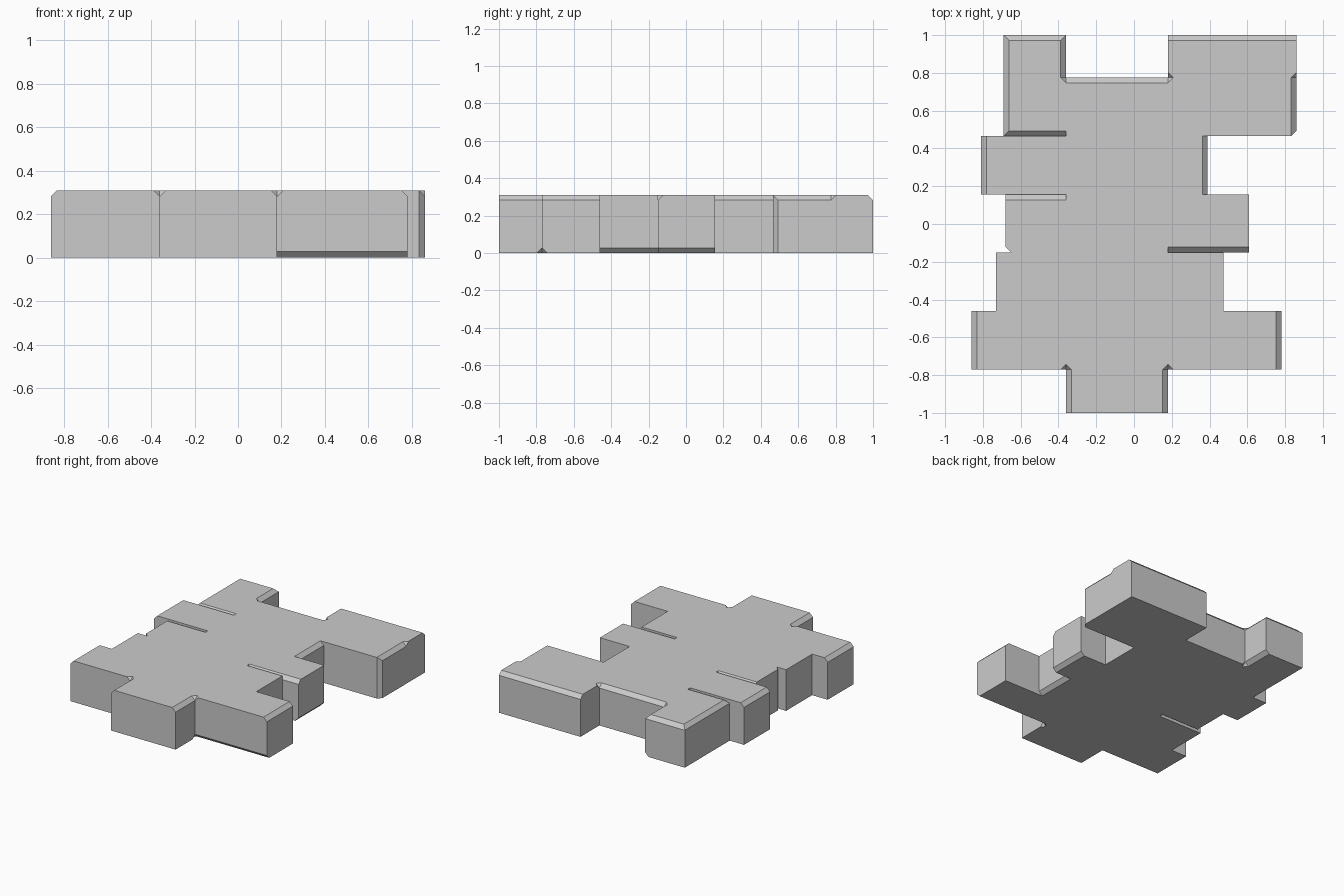
import bpy, bmesh
from mathutils import Vector

if "Cube" in bpy.data.objects:
    bpy.data.objects.remove(bpy.data.objects["Cube"])

H = 0.31      # slab height
D = 0.028     # chamfer size

# Stepped outline, counter-clockwise
right = [(0.18, -1), (0.18, -0.77), (0.78, -0.77), (0.78, -0.46), (0.475, -0.46),
         (0.475, -0.15), (0.61, -0.15), (0.61, 0.155), (0.39, 0.155), (0.39, 0.465),
         (0.86, 0.465), (0.86, 1), (0.18, 1), (0.18, 0.775)]
left = [(-0.36, 0.775), (-0.36, 1), (-0.69, 1), (-0.69, 0.465), (-0.81, 0.465),
        (-0.81, 0.155), (-0.68, 0.155), (-0.68, -0.15), (-0.73, -0.15), (-0.73, -0.46),
        (-0.86, -0.46), (-0.86, -0.77), (-0.36, -0.77), (-0.36, -1)]


def new_object(name, bm):
    bmesh.ops.recalc_face_normals(bm, faces=bm.faces)
    mesh = bpy.data.meshes.new(name)
    bm.to_mesh(mesh)
    bm.free()
    ob = bpy.data.objects.new(name, mesh)
    bpy.context.collection.objects.link(ob)
    return ob


# Slab
bm = bmesh.new()
base = bm.faces.new([bm.verts.new((x, y, 0)) for x, y in right + left])
ext = bmesh.ops.extrude_face_region(bm, geom=[base], use_keep_orig=True)
top = [v for v in ext["geom"] if isinstance(v, bmesh.types.BMVert)]
bmesh.ops.translate(bm, verts=top, vec=(0, 0, H))
slab = new_object("stepped_slab", bm)


def chamfer(a, b, ends=(0.04, 0.04), groove=None):
    """Cut an edge from a to b. An end is an overrun length or 'tip' (pointed).
    groove=(inward axis, outward axis) cuts one side only."""
    a, b = Vector(a), Vector(b)
    d = (b - a).normalized()
    if groove:
        u, v = (Vector(g) * D for g in groove)
        section = [-v, 2 * u + v, v]
    else:
        v = Vector((0, 1, 0)) if abs(d.z) > 0.5 else Vector((0, 0, 1))
        u, v = d.cross(v) * D, v * D
        section = [u, v, -u, -v]
    bm = bmesh.new()
    rings = []
    for p, e, s in ((a, ends[0], -1), (b, ends[1], 1)):
        c = p if e == "tip" else p + d * s * e
        ring = [bm.verts.new(c + q) for q in section]
        rings.append(ring)
        if e == "tip":
            apex = bm.verts.new(p + d * s * D)
            for i in range(len(ring)):
                bm.faces.new((ring[i - 1], ring[i], apex))
        else:
            bm.faces.new(ring)
    r, q = rings
    for i in range(len(r)):
        bm.faces.new((r[i - 1], r[i], q[i], q[i - 1]))
    cutter = new_object("chamfer_cutter", bm)
    cutter.hide_render = True
    mod = slab.modifiers.new("chamfer", 'BOOLEAN')
    mod.operation, mod.solver, mod.object = 'DIFFERENCE', 'EXACT', cutter
    bpy.context.view_layer.objects.active = slab
    bpy.ops.object.modifier_apply(modifier=mod.name)
    bpy.data.objects.remove(cutter)


F, T = 0.04, "tip"
X, Y, Z = Vector((1, 0, 0)), Vector((0, 1, 0)), Vector((0, 0, 1))

# Chamfers on edges running front to back: x, y start, y end, z, ends
for x, y0, y1, z, ends in [
        (-0.36, -1, -0.77, H, (F, T)), (0.18, -1, -0.77, H, (F, T)),
        (-0.86, -0.77, -0.46, H, (F, F)), (0.78, -0.77, -0.46, H, (F, F)),
        (-0.81, 0.155, 0.465, H, (F, F)), (0.39, 0.155, 0.465, H, (0, 0)),
        (-0.69, 0.465, 1, H, (0, F)), (-0.36, 0.775, 1, H, (T, F)),
        (0.86, 0.465, 0.775, H, (F, T)), (-0.36, 0.775, 1, 0, (T, F)),
        (0.475, -0.46, -0.15, 0, (0, 0)), (0.61, -0.15, 0.155, 0, (F, F))]:
    chamfer((x, y0, z), (x, y1, z), ends)

# Chamfers on edges running left to right
for y, x0, x1, z, ends in [
        (1, -0.69, -0.36, H, (F, F)), (1, 0.18, 0.86, H, (F, F)),
        (0.775, -0.36, 0.18, H, (T, T)), (-0.77, 0.18, 0.78, 0, (T, F))]:
    chamfer((x0, y, z), (x1, y, z), ends)

# Upright corner chamfer
chamfer((0.86, 0.465, 0), (0.86, 0.465, H))

# One-sided grooves between neighbouring blocks
chamfer((-0.69, 0.465, H), (-0.36, 0.465, H), (F, 0), (Y, Z))
chamfer((-0.68, 0.155, H), (-0.36, 0.155, H), (F, 0), (-Y, Z))
chamfer((0.18, -0.15, H), (0.61, -0.15, H), (0, F), (Y, Z))
chamfer((-0.68, -0.15, 0), (-0.36, -0.15, 0), (F, 0), (Y, -Z))
chamfer((-0.68, -0.15, 0), (-0.68, -0.15, H), (F, F), (Y, -X))
